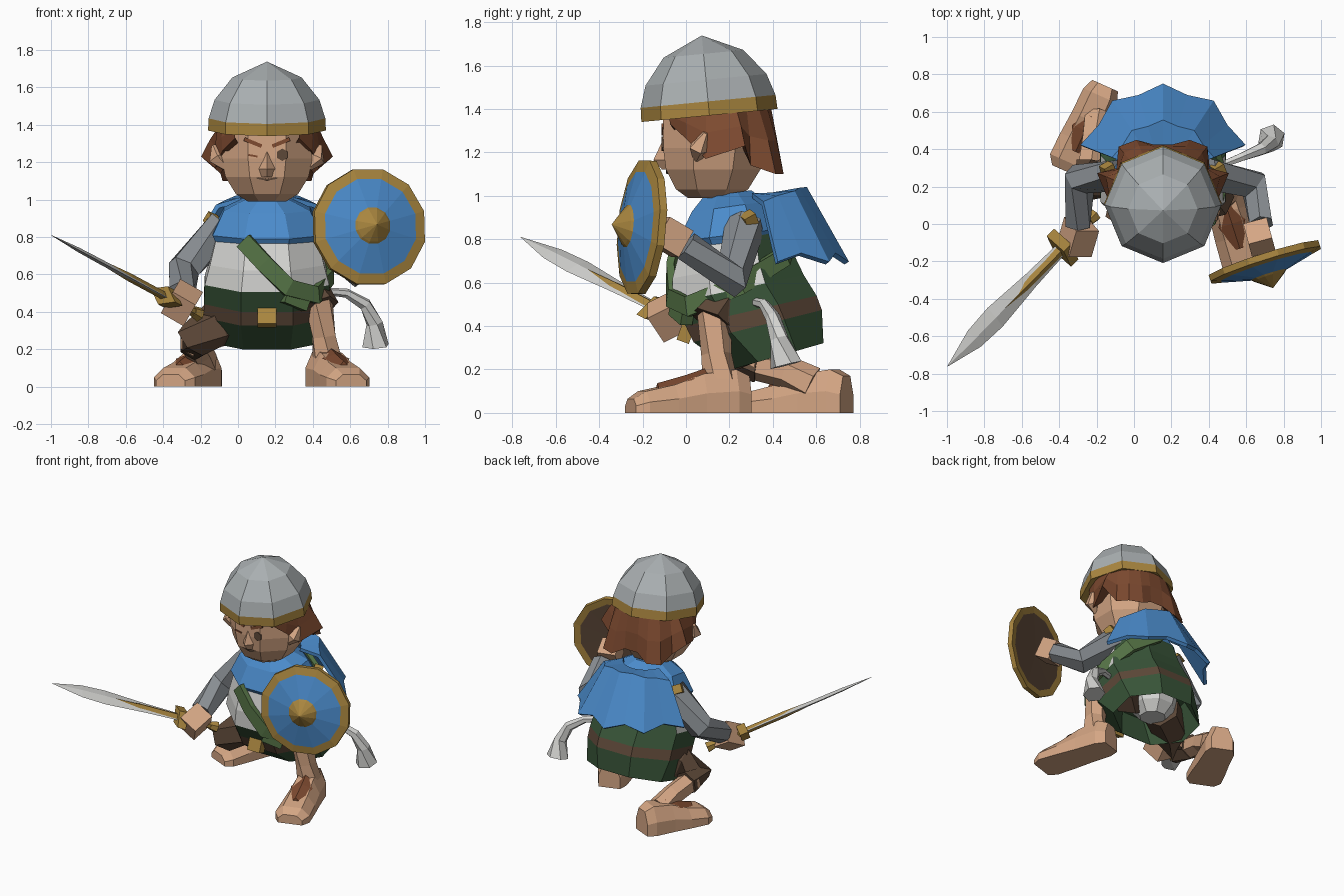
import bpy, bmesh
from math import sin, cos, radians, pi
from mathutils import Vector as V, Matrix, Euler

if "Cube" in bpy.data.objects:
    bpy.data.objects.remove(bpy.data.objects["Cube"])

PALETTE = dict(skin=(.66, .38, .23), trouser_brown=(.11, .065, .04), hair_brown=(.21, .07, .03),
               steel=(.40, .43, .44), sleeve_grey=(.25, .27, .29), off_white=(.66, .66, .64),
               gold=(.40, .24, .05), blue=(.07, .26, .60), dark_green=(.04, .09, .04),
               light_green=(.09, .17, .06))
MATS = {}
for key, rgb in PALETTE.items():
    m = bpy.data.materials.new(key)
    m.use_nodes = True
    m.diffuse_color = (*rgb, 1)
    m.node_tree.nodes["Principled BSDF"].inputs["Base Color"].default_value = (*rgb, 1)
    MATS[key] = m
CX = .155  # middle of the body


def finish(name, bm, mats):
    bmesh.ops.remove_doubles(bm, verts=bm.verts, dist=.0005)
    bmesh.ops.recalc_face_normals(bm, faces=bm.faces)
    mesh = bpy.data.meshes.new(name)
    bm.to_mesh(mesh)
    bm.free()
    ob = bpy.data.objects.new(name, mesh)
    for k in mats:
        mesh.materials.append(MATS[k])
    bpy.context.scene.collection.objects.link(ob)
    return ob


def loft(name, rings, mats, closed=True, rule=None):
    """Bridge rings of points; mats holds one colour, or one per segment."""
    segs = [mats] * (len(rings) - 1) if isinstance(mats, str) else mats
    used = list(dict.fromkeys(segs))
    bm = bmesh.new()
    rows = [[bm.verts.new(p) for p in r] for r in rings]
    n = len(rows[0])
    for a, b, k in zip(rows, rows[1:], segs):
        for i in range(n if closed else n - 1):
            j = (i + 1) % n
            f = bm.faces.new((a[i], a[j], b[j], b[i]))
            f.material_index = used.index(rule(f.calc_center_median(), k) if rule else k)
    if closed:
        for r, k in ((rows[0], segs[0]), (rows[-1], segs[-1])):
            bm.faces.new(r).material_index = used.index(k)
    return finish(name, bm, used)


def ring(c, rx, ry, tilt=0, n=8, phase=None):
    rot = Matrix.Rotation(radians(tilt), 3, 'X')
    phase = pi / n if phase is None else phase
    return [V(c) + rot @ V((rx * cos(phase + 2 * pi * i / n), ry * sin(phase + 2 * pi * i / n), 0))
            for i in range(n)]


def tube(name, pts, radii, mat, n=6, flat=1):
    pts = [V(p) for p in pts]
    rings = []
    for i, p in enumerate(pts):
        d = pts[min(i + 1, len(pts) - 1)] - pts[max(i - 1, 0)]
        q = d.to_track_quat('Z', 'Y')
        rings.append([p + q @ v for v in ring((0, 0, 0), radii[i], radii[i] * flat, n=n)])
    return loft(name, rings, mat)


def box(name, c, size, mat, rot=None):
    bm = bmesh.new()
    bmesh.ops.create_cube(bm, size=1)
    m = Matrix.Translation(c) @ (rot or Matrix()) @ Matrix.Diagonal((*size, 1))
    bm.transform(m)
    return finish(name, bm, [mat])


def turn(x=0, y=0, z=0):
    return Euler((radians(x), radians(y), radians(z))).to_matrix().to_4x4()


# Torso and hollow skirt: tilted rings (y, z, rx, ry, tilt)
body = [(.37, .44, .24, .22, 13), (.42, .26, .33, .24, 16), (.33, .40, .365, .33, 14),
        (.30, .47, .365, .335, 13), (.24, .57, .36, .335, 12), (.22, .67, .33, .31, 10),
        (.22, .82, .29, .26, 8), (.20, .96, .18, .17, 8)]
loft("tunic", [ring((CX, y, z), rx, ry, t) for y, z, rx, ry, t in body],
     ["dark_green", "dark_green", "trouser_brown", "dark_green", "off_white", "off_white", "off_white"],
     rule=lambda c, k: "dark_green" if k == "off_white" and c.y > .3 else k)
loft("underwear", [ring((CX, .38, z), r, r) for z, r in ((.29, .09), (.36, .15), (.45, .17))], "off_white")
box("belt_buckle", (CX, .0, .37), (.10, .06, .09), "gold", turn(-20))
strap = [(.03, -.035, .78), (.14, -.068, .66), (.27, -.07, .53), (.42, .01, .49),
         (.495, .25, .59), (.41, .45, .72), (.2, .5, .86)]
tube("shoulder_strap", strap, [.025] * 7, "light_green", 4, 2.6)
box("belt_pouch", (.31, -.02, .47), (.14, .06, .09), "light_green", turn(0, 20, 25))

# Collar and jagged cape
collar = [(.22, .77, .29, .25, 7), (.21, .82, .315, .27, 7), (.20, .95, .25, .19, 8), (.19, 1.01, .12, .12, 8)]
loft("collar", [ring((CX, y, z), rx, ry, t) for y, z, rx, ry, t in collar], "blue")
arcs = [[], [], []]
for i in range(9):
    a, tip = radians(20 + i * 140 / 8), i % 2 == 0
    for arc, r, z in ((arcs[0], .16, 1.0), (arcs[1], .3 if tip else .28, .93 + .1 * sin(a)),
                      (arcs[2], .49 if tip else .45, .69 if tip else .73)):
        arc.append(V((CX + r * .94 * cos(a), .25 + r * sin(a), z)))
cape = loft("cape", arcs, "blue", closed=False)
mod = cape.modifiers.new("thickness", 'SOLIDIFY')
mod.thickness, mod.offset = .025, 0
for name, x in (("right_cape_pin", -.14), ("left_cape_pin", .45)):
    box(name, (x, .29, .89), (.06, .06, .06), "gold", turn(30, 20, 30))

# Head and face
tube("neck", [(CX, .2, .93), (CX, .16, 1.08)], [.1, .1], "skin", 8)
skull = [(.12, .99, .11, .12), (.12, 1.03, .18, .18), (.125, 1.12, .24, .235),
         (.13, 1.22, .265, .255), (.13, 1.39, .265, .255)]
loft("head", [ring((CX, y, z), rx, ry) for y, z, rx, ry in skull], "skin")
loft("nose", [[V((CX + s * w, y, z)) for s, y in ((-1, -.09), (0, front), (1, -.09))]
              for z, w, front in ((1.12, .03, -.11), (1.165, .05, -.15), (1.26, .015, -.105))], "skin")
tube("left_eye", [(.237, -.112, 1.24), (.237, -.104, 1.24)], [.033, .033], "trouser_brown")
box("right_eye_closed", (.08, -.108, 1.235), (.05, .009, .01), "hair_brown", turn(0, 10))
for name, s in (("left", 1), ("right", -1)):
    box(name + "_mouth_half", (CX + s * .028, -.087, 1.112), (.058, .009, .01), "trouser_brown", turn(8, -s * 12))
    box(name + "_eyebrow", (CX + s * .075, -.108, 1.305), (.1, .009, .02), "hair_brown", turn(0, -s * 22))
    tube(name + "_ear", [(CX + s * .22, .05, 1.17), (CX + s * .265, .06, 1.22), (CX + s * .285, .09, 1.29)],
         [.02, .05, .012], "skin", 5)

# Hair: half is described as angle, radius and tip height, then mirrored
half = [(-50, .265, 1.33), (-28, .27, 1.26), (-8, .28, 1.17), (22, .38, 1.23),
        (34, .30, 1.14), (50, .37, 1.10), (66, .35, 1.10), (80, .30, 1.15)]
locks = half + [(180 - a, r, z) for a, r, z in reversed(half)]


def hair_row(f):
    out = []
    for a, r, z in locks:
        r, z = f(r, z)
        out.append(V((CX + r * cos(radians(a)), .13 + r * sin(radians(a)), z)))
    return out


loft("hair", [hair_row(lambda r, z: (.265, 1.41)), hair_row(lambda r, z: ((r + .28) / 2, (z + 1.41) / 2)),
              hair_row(lambda r, z: (r, z)), hair_row(lambda r, z: (.2, 1.26))], "hair_brown", closed=False)

# Helmet with gold brim
dome = [(.27, .01), (.315, 0), (.312, .065), (.28, .165), (.185, .285), (.0001, .37)]
tilt = Matrix.Rotation(radians(5.5), 3, 'X')
loft("helmet", [[V((CX, .108, 1.37)) + tilt @ p for p in ring((0, 0, z), r, r, phase=0)] for r, z in dome],
     ["gold", "gold", "steel", "steel", "steel"])

# Arms and hands
tube("right_sleeve", [(-.07, .26, .86), (-.29, .24, .63), (-.30, .0, .5)], [.095, .09, .075], "sleeve_grey")
tube("left_sleeve", [(.38, .27, .86), (.64, .21, .62), (.68, .0, .77)], [.095, .09, .07], "sleeve_grey")
box("right_hand", (-.30, -.07, .45), (.14, .16, .15), "skin", turn(30, 30, 0))
box("left_hand", (.67, -.07, .81), (.13, .13, .14), "skin", turn(-30, 0, 15))

# Sword
d, w = V((-.65, -.67, .35)).normalized(), V((-.59, .74, .32)).normalized()
up, grip = d.cross(w), V((-.385, -.13, .48))


def blade(name, stations, mat):
    loft(name, [[grip + d * t + w * a + up * b for a, b in ((s, 0), (0, h), (-s, 0), (0, -h))]
                for t, s, h in stations], mat)


blade("sword_blade", [(0, .035, .014), (.25, .045, .014), (.55, .068, .014), (.72, .058, .012),
                      (.94, .001, .001)], "off_white")
blade("sword_inlay", [(.02, .032, .022), (.3, .034, .022), (.48, .001, .014)], "gold")
blade("sword_guard", [(-.035, .11, .055), (.025, .11, .055)], "gold")
tube("sword_handle", [grip - d * .24, grip], [.025, .025], "gold")
tube("sword_pommel", [grip - d * .27, grip - d * .22], [.04, .03], "gold")

# Round shield
face = V((.30, -.945, .09)).to_track_quat('Z', 'Y')
disc = [(.0001, -.01), (.27, -.015), (.318, -.02), (.318, .015), (.262, .028), (.1, .07), (.09, .08), (.0001, .145)]
loft("shield", [[V((.70, -.205, .855)) + face @ p for p in ring((0, 0, z), r, r, n=12)] for r, z in disc],
     ["trouser_brown", "gold", "gold", "gold", "blue", "gold", "gold"])

# Curved horn at the hip
tube("horn", [(.48, .32, .51), (.58, .36, .50), (.68, .40, .44), (.73, .43, .34), (.735, .46, .22)],
     [.02, .025, .035, .045, .075], "off_white")

# Legs
tube("left_trouser", [(.28, .40, .40), (.41, .15, .475), (.435, .12, .42)], [.13, .11, .11], "trouser_brown")
tube("left_shin", [(.43, .13, .46), (.46, .14, .27), (.48, .16, .12)], [.08, .07, .085], "skin")
tube("right_trouser", [(.06, .36, .38), (-.13, .25, .33), (-.24, .21, .25), (-.23, .33, .23)],
     [.13, .125, .105, .09], "trouser_brown")
tube("right_shin", [(-.24, .26, .24), (-.21, .46, .19), (-.19, .58, .13)], [.075, .075, .085], "skin")


def foot(name, heel, toe):
    heel, toe = V((*heel, 0)), V((*toe, 0))
    along = (toe - heel).normalized()
    side = V((-along.y, along.x, 0))
    rows = []
    for t, wd, h in ((0, .075, .17), (.12, .1, .2), (.4, .105, .18), (.65, .115, .13), (.9, .12, .1), (1, .085, .065)):
        rows.append([heel.lerp(toe, t) + side * wd * a + V((0, 0, h * b)) for a, b in
                     ((-1, 0), (-1, .5), (-.55, 1), (.55, 1), (1, .5), (1, 0))])
    loft(name, rows, "skin")
    # Tuft of hair on the instep
    loft(name + "_tuft", [[heel.lerp(toe, t) + side * a + V((0, 0, h + b)) for a, b in
                           ((-s, -.01), (0, .015), (s, -.01))]
                          for t, s, h in ((.36, .03, .19), (.52, .075, .16), (.77, .025, .122))], "hair_brown")


foot("left_foot", (.435, .28), (.605, -.255))
foot("right_foot", (-.155, .74), (-.36, .28))
